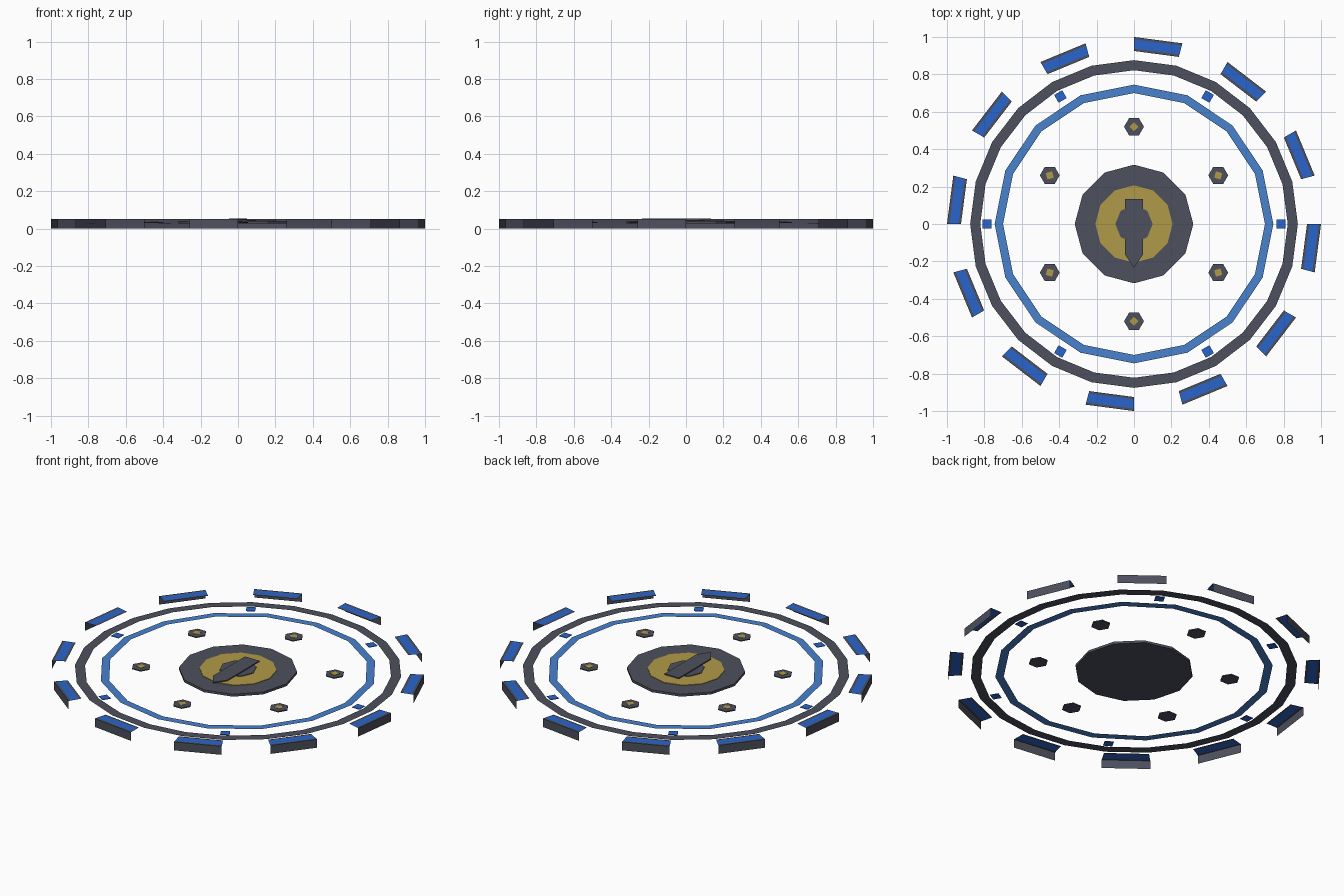
import bpy, bmesh
from math import cos, sin, pi, radians
from mathutils import Matrix

cube = bpy.data.objects.get("Cube")
if cube:
    bpy.data.objects.remove(cube, do_unlink=True)


def material(name, hex_code):
    srgb = [int(hex_code[i:i + 2], 16) / 255 for i in (0, 2, 4)]
    col = [c / 12.92 if c < 0.04045 else ((c + 0.055) / 1.055) ** 2.4 for c in srgb] + [1]
    m = bpy.data.materials.new(name)
    m.use_nodes = True
    m.diffuse_color = col
    m.node_tree.nodes["Principled BSDF"].inputs["Base Color"].default_value = col
    return m


GREY = material("slate grey", "4d505d")
BLUE = material("deep blue", "2a65cb")
SKY = material("sky blue", "4882cd")
GOLD = material("dull gold", "b09a48")


def make(name, bm, *mats):
    mesh = bpy.data.meshes.new(name)
    bm.to_mesh(mesh)
    bm.free()
    for m in mats:
        mesh.materials.append(m)
    obj = bpy.data.objects.new(name, mesh)
    bpy.context.collection.objects.link(obj)
    return obj


def polar(r, a, z):
    return (r * cos(a), r * sin(a), z)


def plate(name, outline, z0, z1, mat):
    """Solid plate extruded up from a flat counter-clockwise outline."""
    bm = bmesh.new()
    low = [bm.verts.new((x, y, z0)) for x, y in outline]
    high = [bm.verts.new((x, y, z1)) for x, y in outline]
    bm.faces.new(low[::-1])
    bm.faces.new(high)
    n = len(outline)
    for i in range(n):
        j = (i + 1) % n
        bm.faces.new((low[i], low[j], high[j], high[i]))
    return make(name, bm, mat)


def ngon(r, n, start=0.0):
    return [polar(r, start + 2 * pi * i / n, 0)[:2] for i in range(n)]


def flat_ring(name, inner, outer, n, z, mat):
    bm = bmesh.new()
    a = [bm.verts.new(polar(inner, 2 * pi * i / n, z)) for i in range(n)]
    b = [bm.verts.new(polar(outer, 2 * pi * i / n, z)) for i in range(n)]
    for i in range(n):
        j = (i + 1) % n
        bm.faces.new((a[i], b[i], b[j], a[j]))
    return make(name, bm, mat)


def spin(obj, angle):
    obj.matrix_world = Matrix.Rotation(angle, 4, "Z") @ obj.matrix_world


# Outer segments: open shells with an outer wall and a top striped blue
profile = [(1, 0), (1, 0.05), (0.987, 0.05), (0.938, 0.05), (0.925, 0.05)]
for k in range(12):
    bm = bmesh.new()
    ends = [[bm.verts.new(polar(r, radians(a), z)) for r, z in profile] for a in (-15, 0)]
    for i in range(len(profile) - 1):
        f = bm.faces.new((ends[0][i], ends[1][i], ends[1][i + 1], ends[0][i + 1]))
        f.material_index = int(i == 2)
    spin(make(f"outer_segment_{k + 1}", bm, GREY, BLUE), radians(30 * k))

# Flat rings
flat_ring("outer_ring", 0.822, 0.876, 24, 0.03, GREY)
flat_ring("inner_ring", 0.70, 0.745, 16, 0.03, SKY)

# Small markers, and hexagonal studs with gold centres
for k in range(6):
    marker = plate(f"marker_{k + 1}",
                   [(0.763, -0.025), (0.811, -0.025), (0.811, 0.025), (0.763, 0.025)],
                   0.028, 0.031, BLUE)
    spin(marker, radians(60 * k))
    for name, r, n, z0, z1, mat in (("stud", 0.053, 6, 0.03, 0.036, GREY),
                                    ("stud_centre", 0.025, 4, 0.036, 0.038, GOLD)):
        part = plate(f"{name}_{k + 1}", ngon(r, n), z0, z1, mat)
        part.location = (0, 0.52, 0)
        bpy.context.view_layer.update()
        spin(part, radians(60 * k))

# Centre hub with gold dial and pointer
plate("hub_disc", ngon(0.317, 12), 0.026, 0.04, GREY)
plate("gold_dial", ngon(0.207, 12), 0.04, 0.043, GOLD)
plate("pointer_hub", ngon(0.1, 8), 0.043, 0.047, GREY)
plate("pointer", [(-0.047, 0.133), (-0.047, -0.165), (0, -0.235), (0.047, -0.165), (0.047, 0.133)],
      0.047, 0.053, GREY)
